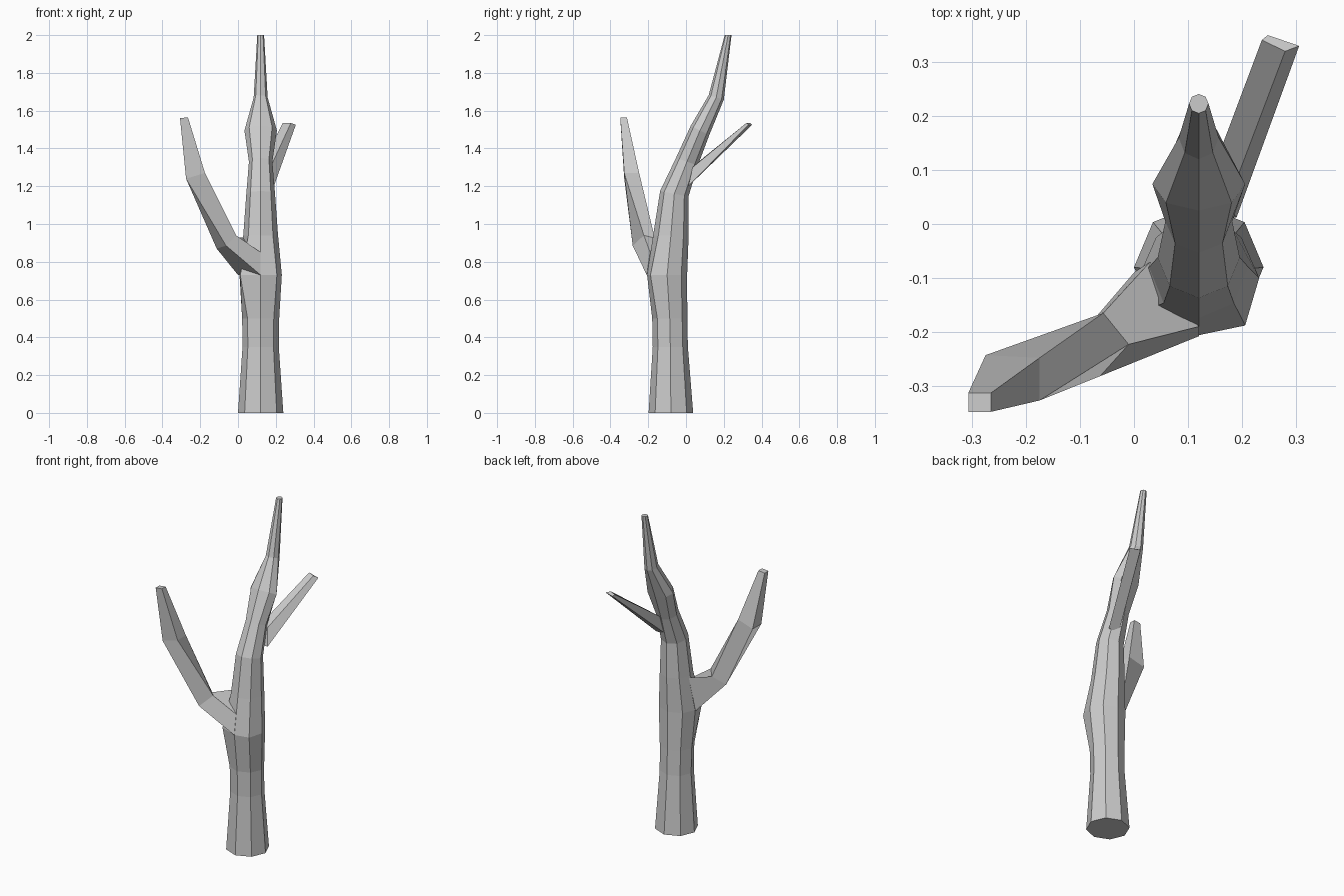
import bpy, bmesh, math


def loft(name, rings):
    """Skin a list of equal-length point rings with flat faces and capped ends."""
    bm = bmesh.new()
    loops = [[bm.verts.new(p) for p in ring] for ring in rings]
    for a, b in zip(loops, loops[1:]):
        n = len(a)
        for i in range(n):
            j = (i + 1) % n
            bm.faces.new((a[i], a[j], b[j], b[i]))
    bm.faces.new(loops[0][::-1])
    bm.faces.new(loops[-1])
    bmesh.ops.recalc_face_normals(bm, faces=bm.faces)
    mesh = bpy.data.meshes.new(name)
    bm.to_mesh(mesh)
    bm.free()
    obj = bpy.data.objects.new(name, mesh)
    bpy.context.collection.objects.link(obj)
    return obj


def octagon(y, z, rx, ry, tilt):
    """Eight-sided trunk section; tilt drops the back edge below the front."""
    pts = []
    for i in range(8):
        a = i * math.tau / 8
        pts.append((0.12 + rx * math.cos(a), y + ry * math.sin(a), z - tilt * math.sin(a)))
    return pts


# Trunk: centre y, height, half width, half depth, tilt
sections = [
    (-0.08, 0.00, 0.12, 0.118, 0),
    (-0.083, 0.35, 0.096, 0.093, 0),
    (-0.086, 0.50, 0.098, 0.093, 0),
    (-0.10, 0.73, 0.112, 0.106, 0),
    (-0.08, 0.94, 0.092, 0.094, 0),
    (-0.062, 1.16, 0.076, 0.075, 0.015),
    (0.005, 1.33, 0.062, 0.058, 0.02),
    (0.074, 1.495, 0.086, 0.049, 0.025),
    (0.16, 1.67, 0.037, 0.04, 0.012),
    (0.223, 2.00, 0.018, 0.018, 0),
]
rings = [octagon(*s) for s in sections]
# Swell the front corners below the fork
rings[3][5] = (0.012, -0.165, 0.73)
rings[3][7] = (0.206, -0.188, 0.73)
loft("trunk", rings)

# Large bent limb growing from the front left
loft("left_limb", [
    [(0.0, -0.09, 0.73), (0.12, -0.208, 0.73), (0.12, -0.19, 0.85), (0.03, -0.07, 0.93)],
    [(-0.113, -0.222, 0.87), (-0.063, -0.282, 0.885), (-0.01, -0.223, 0.94), (-0.057, -0.165, 0.925)],
    [(-0.275, -0.243, 1.24), (-0.275, -0.327, 1.24), (-0.175, -0.327, 1.27), (-0.175, -0.248, 1.27)],
    [(-0.307, -0.313, 1.56), (-0.307, -0.348, 1.56), (-0.265, -0.348, 1.565), (-0.265, -0.313, 1.565)],
])

# Thin straight branch growing from the back right
loft("back_branch", [
    [(0.12, 0.03, 1.30), (0.172, 0.035, 1.30), (0.19, 0.012, 1.20), (0.12, 0.013, 1.20)],
    [(0.237, 0.341, 1.535), (0.28, 0.32, 1.535), (0.306, 0.33, 1.525), (0.248, 0.35, 1.525)],
])
